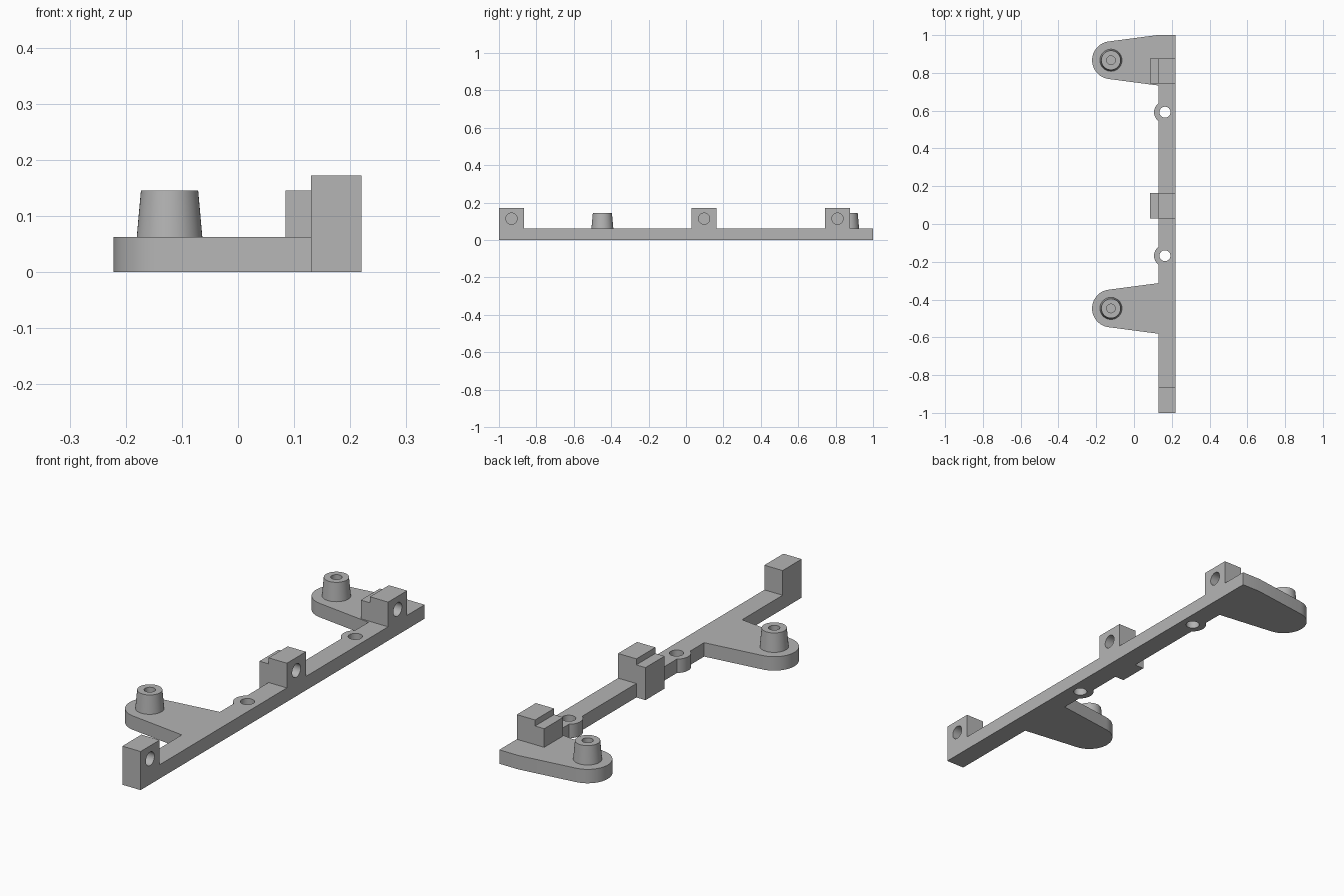
import bpy, bmesh
from math import radians, cos, sin, acos, degrees, pi
from mathutils import Matrix, Vector

if "Cube" in bpy.data.objects:
    bpy.data.objects.remove(bpy.data.objects["Cube"])

GREY = (0.46, 0.46, 0.46, 1)
grey = bpy.data.materials.new("grey_plastic")
grey.use_nodes = True
grey.diffuse_color = GREY
grey.node_tree.nodes["Principled BSDF"].inputs["Base Color"].default_value = GREY

# Main dimensions
PLATE_Z = 0.062
BAR_IN, BAR_OUT = 0.13, 0.22
STEP_X = 0.085
BLOCK_TOP, STEP_TOP = 0.172, 0.145
BLOCK_W = 0.134
PAD_X, PAD_R = -0.122, 0.1
PADS = (0.867, -0.447)
EYE_X, EYE_R, EYE_HOLE = 0.164, 0.058, 0.029
EYES = (0.592, -0.168)
BLOCKS = {"back": 0.81, "middle": 0.097, "front": -1 + BLOCK_W / 2}


def finish(name, bm):
    bmesh.ops.recalc_face_normals(bm, faces=bm.faces)
    mesh = bpy.data.meshes.new(name)
    bm.to_mesh(mesh)
    bm.free()
    mesh.materials.append(grey)
    ob = bpy.data.objects.new(name, mesh)
    bpy.context.collection.objects.link(ob)
    return ob


def extrude(name, points, vector):
    bm = bmesh.new()
    face = bm.faces.new([bm.verts.new(p) for p in points])
    new = bmesh.ops.extrude_face_region(bm, geom=[face])["geom"]
    bmesh.ops.translate(bm, vec=vector,
                        verts=[v for v in new if isinstance(v, bmesh.types.BMVert)])
    return finish(name, bm)


def smooth(ob):
    bpy.ops.object.select_all(action="DESELECT")
    ob.select_set(True)
    bpy.context.view_layer.objects.active = ob
    bpy.ops.object.shade_smooth_by_angle(angle=radians(30))


def drill(ob, centre, radius, depth, axis):
    """Cut a round hole centred on a point, then discard the cutter."""
    bm = bmesh.new()
    turn = Vector((0, 0, 1)).rotation_difference(Vector(axis)).to_matrix().to_4x4()
    bmesh.ops.create_cone(bm, cap_ends=True, segments=40, radius1=radius,
                          radius2=radius, depth=depth,
                          matrix=Matrix.Translation(centre) @ turn)
    cutter = finish("hole_cutter", bm)
    cutter.hide_render = True
    mod = ob.modifiers.new("hole", "BOOLEAN")
    mod.operation, mod.solver, mod.object = "DIFFERENCE", "EXACT", cutter
    bpy.context.view_layer.objects.active = ob
    bpy.ops.object.modifier_apply(modifier=mod.name)
    bpy.data.objects.remove(cutter)


def arc(cx, cy, r, start, end, steps):
    angles = [radians(start + (end - start) * i / steps) for i in range(steps + 1)]
    return [(cx + r * cos(a), cy + r * sin(a)) for a in angles]


def pad_outline(cy):
    half = 0.134
    return ([(BAR_IN, cy + half)] + arc(PAD_X, cy, PAD_R, 97.5, 262.5, 28)
            + [(BAR_IN, cy - half)])


def eye_outline(cy):
    a = degrees(acos((EYE_X - BAR_IN) / EYE_R))
    return arc(EYE_X, cy, EYE_R, 180 - a, 180 + a, 16)


# Base plate: bar, two tapered pads, two screw eyes and the middle step
mid = BLOCKS["middle"]
hi, lo = mid + BLOCK_W / 2, mid - BLOCK_W / 2
outline = [(BAR_OUT, -1), (BAR_OUT, 1)]
outline += pad_outline(PADS[0]) + eye_outline(EYES[0])
outline += [(BAR_IN, hi), (STEP_X, hi), (STEP_X, lo), (BAR_IN, lo)]
outline += eye_outline(EYES[1]) + pad_outline(PADS[1])
outline += [(BAR_IN, -1)]
plate = extrude("base_plate", [(x, y, 0) for x, y in outline], (0, 0, PLATE_Z))
for y in EYES:
    drill(plate, (EYE_X, y, PLATE_Z / 2), EYE_HOLE, 0.2, (0, 0, 1))
smooth(plate)

# Upright blocks with a blind hole in the outer face; two have a rear step
for label, y in BLOCKS.items():
    profile = [(BAR_OUT, PLATE_Z), (BAR_OUT, BLOCK_TOP), (BAR_IN, BLOCK_TOP)]
    if label == "front":
        profile += [(BAR_IN, PLATE_Z)]
    else:
        profile += [(BAR_IN, STEP_TOP), (STEP_X, STEP_TOP), (STEP_X, PLATE_Z)]
    block = extrude(label + "_block",
                    [(x, y - BLOCK_W / 2, z) for x, z in profile], (0, BLOCK_W, 0))
    drill(block, (BAR_OUT, y, 0.114), 0.03, 0.14, (1, 0, 0))
    smooth(block)

# Tapered pegs with a blind bore, turned from a profile
for label, y in zip(("back", "front"), PADS):
    bm = bmesh.new()
    profile = [(0, PLATE_Z), (0.0585, PLATE_Z), (0.051, STEP_TOP),
               (0.023, STEP_TOP), (0.023, 0.075), (0, 0.075)]
    verts = [bm.verts.new((PAD_X + r, y, z)) for r, z in profile]
    edges = [bm.edges.new(pair) for pair in zip(verts, verts[1:])]
    bmesh.ops.spin(bm, geom=verts + edges, cent=(PAD_X, y, 0), axis=(0, 0, 1),
                   angle=2 * pi, steps=48)
    bmesh.ops.remove_doubles(bm, verts=bm.verts, dist=0.0001)
    smooth(finish(label + "_peg", bm))
